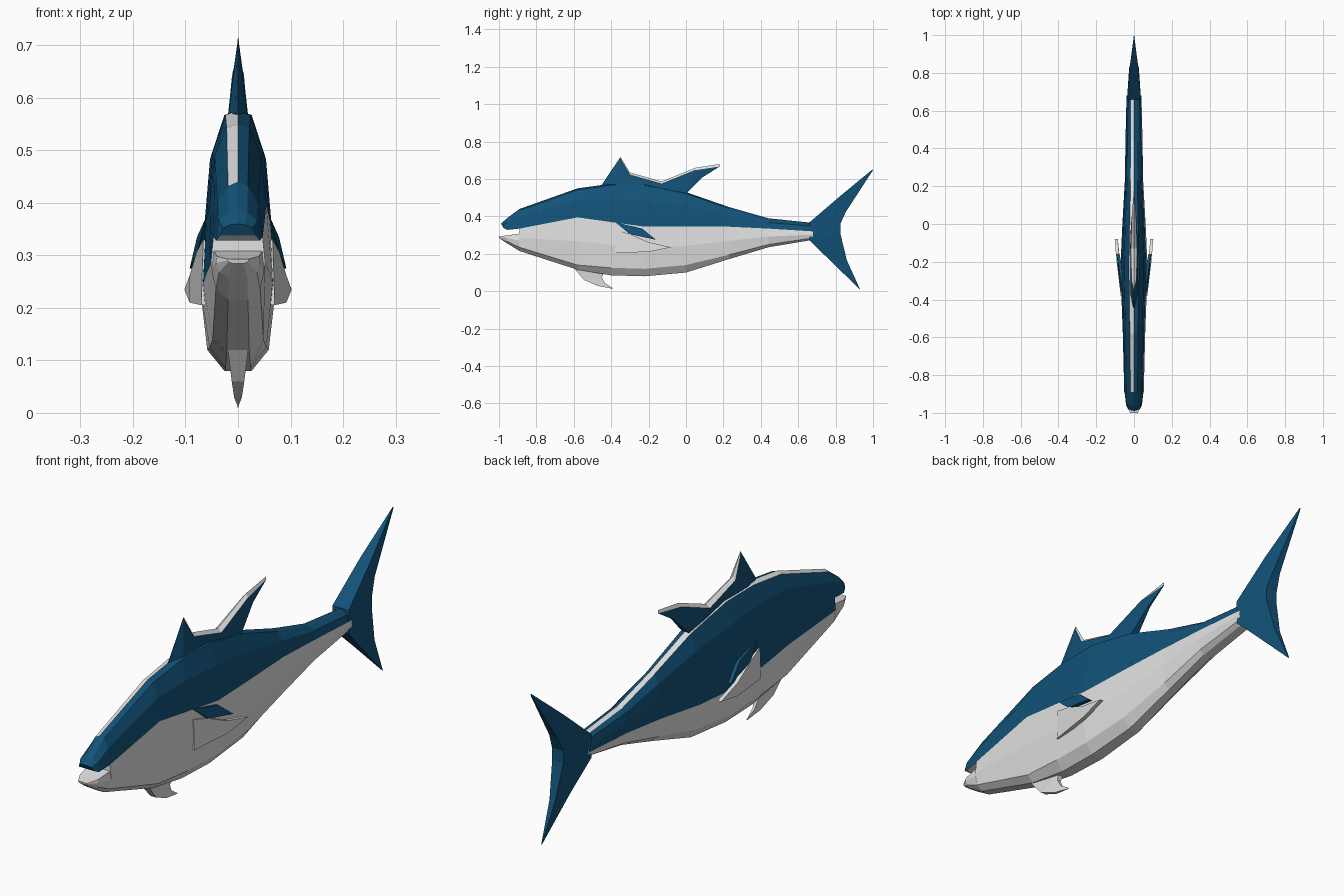
import bpy, bmesh

cube = bpy.data.objects.get("Cube")
if cube:
    bpy.data.objects.remove(cube)


def material(name, rgb):
    m = bpy.data.materials.new(name)
    m.use_nodes = True
    m.diffuse_color = (*rgb, 1)
    bsdf = m.node_tree.nodes["Principled BSDF"]
    bsdf.inputs["Base Color"].default_value = (*rgb, 1)
    bsdf.inputs["Roughness"].default_value = 0.8
    return m


BLUE, WHITE = 0, 1
MATERIALS = [material("deep_blue", (0.006, 0.085, 0.19)),
             material("pale_grey", (0.76, 0.76, 0.76))]


def loft(name, rings, colour):
    """Skin closed rings; colour(segment, row) gives the material index, caps use row -1."""
    bm = bmesh.new()
    loops = [[bm.verts.new(p) for p in ring] for ring in rings]
    n = len(loops[0])
    for s, (a, b) in enumerate(zip(loops, loops[1:])):
        for i in range(n):
            j = (i + 1) % n
            bm.faces.new((a[i], a[j], b[j], b[i])).material_index = colour(s, i)
    for s, ring in ((0, loops[0]), (len(loops) - 1, loops[-1])):
        bm.faces.new(ring).material_index = colour(s, -1)
    bmesh.ops.remove_doubles(bm, verts=bm.verts, dist=0.0002)
    bmesh.ops.recalc_face_normals(bm, faces=bm.faces)
    mesh = bpy.data.meshes.new(name)
    bm.to_mesh(mesh)
    bm.free()
    for m in MATERIALS:
        mesh.materials.append(m)
    obj = bpy.data.objects.new(name, mesh)
    bpy.context.collection.objects.link(obj)
    return obj


def mirrored(half):
    """Close a half section across x = 0, sharing points on the centre line."""
    return half + [(-x, y, z) for x, y, z in reversed(half) if x > 0]


def body_half(y, top, line, low, bottom, w):
    return [(0, y, top), (0.4 * w, y, top - 0.008),
            (0.82 * w, y, top - 0.4 * (top - line)), (w, y, line),
            (1.1 * w, y, (line + low) / 2), (0.9 * w, y, low), (0.4 * w, y, bottom)]


# Body: nose to tail root; back above the colour line is blue
stations = [(-0.89, 0.44, 0.335, 0.235, 0.215, 0.047),
            (-0.58, 0.55, 0.395, 0.14, 0.115, 0.054),
            (-0.40, 0.575, 0.37, 0.125, 0.085, 0.06),
            (-0.22, 0.575, 0.345, 0.12, 0.08, 0.065),
            (0.0, 0.53, 0.345, 0.14, 0.10, 0.056),
            (0.23, 0.45, 0.345, 0.195, 0.172, 0.044),
            (0.44, 0.39, 0.335, 0.25, 0.235, 0.041),
            (0.68, 0.365, 0.32, 0.285, 0.275, 0.036)]
halves = [body_half(*s) for s in stations]
loft("body", [mirrored(h) for h in halves],
     lambda s, i: BLUE if i in (0, 1, 2, 9, 10, 11) else WHITE)

# Upper snout: blue above, pale on the roof of the mouth
nose = halves[0][:4]
loft("upper_snout",
     [mirrored(nose),
      mirrored([(0, -0.96, 0.388), (0.018, -0.96, 0.383), (0.037, -0.96, 0.365), (0.042, -0.955, 0.328)]),
      mirrored([(0, -0.99, 0.36), (0.014, -0.987, 0.358), (0.028, -0.98, 0.352), (0.034, -0.975, 0.338)])],
     lambda s, i: WHITE if i == 3 else BLUE)

# Lower jaw, tapering forward to a thin lip
jaw = [(0.046, -0.89, 0.308), (0.05, -0.89, 0.27)] + halves[0][5:]
loft("lower_jaw",
     [mirrored(jaw),
      mirrored([(0.04, -0.96, 0.298), (0.042, -0.96, 0.285), (0.036, -0.96, 0.268), (0.018, -0.96, 0.258)]),
      mirrored([(0.02, -1.0, 0.293), (0.02, -1.0, 0.29), (0.018, -0.998, 0.287), (0.01, -0.998, 0.284)])],
     lambda s, i: WHITE)

# Dorsal fins joined by a saddle, with a pale ridged upper edge
dorsal = [((-0.45, 0.57), (-0.45, 0.55), 0.002, 0.006),
          ((-0.35, 0.718), (-0.38, 0.55), 0.001, 0.02),
          ((-0.30, 0.635), (-0.30, 0.55), 0.013, 0.021),
          ((-0.13, 0.587), (-0.13, 0.54), 0.017, 0.021),
          ((0.05, 0.66), (0.0, 0.52), 0.011, 0.016),
          ((0.18, 0.68), (0.09, 0.61), 0.001, 0.005)]
loft("dorsal_fins",
     [mirrored([(0, *top), (a, top[0], top[1] - 0.013), (b, *base)]) for top, base, a, b in dorsal],
     lambda s, i: WHITE if s > 0 and i in (0, 4) else BLUE)


def fin(name, sections, colour):
    """Vertical fin from (leading point, trailing point, half width) sections."""
    return loft(name, [mirrored([(w, *lead), (0.7 * w, *trail)]) for lead, trail, w in sections],
                lambda s, i: colour)


# Forked tail
fin("tail_fin",
    [((0.925, 0.014), (0.931, 0.01), 0.001),
     ((0.77, 0.165), (0.86, 0.165), 0.018),
     ((0.66, 0.272), (0.825, 0.31), 0.036),
     ((0.66, 0.368), (0.825, 0.36), 0.037),
     ((0.82, 0.505), (0.855, 0.425), 0.024),
     ((0.995, 0.65), (1.0, 0.648), 0.001)], BLUE)

# Pelvic fin under the belly
fin("pelvic_fin",
    [((-0.60, 0.125), (-0.43, 0.11), 0.02),
     ((-0.545, 0.06), (-0.45, 0.075), 0.012),
     ((-0.47, 0.028), (-0.435, 0.045), 0.007),
     ((-0.395, 0.014), (-0.39, 0.016), 0.001)], WHITE)

# Pectoral fins: blue upper blade over a pale lower blade, flaring backwards
upper_blade = [(0.062, -0.38, 0.37), (0.078, -0.30, 0.305), (0.092, -0.16, 0.275), (0.078, -0.235, 0.335)]
lower_blade = [(0.066, -0.38, 0.33), (0.079, -0.30, 0.306), (0.092, -0.20, 0.262),
               (0.102, -0.08, 0.235), (0.092, -0.2, 0.21), (0.07, -0.38, 0.205)]
for side, s in (("left", 1), ("right", -1)):
    for part, outline, colour in (("upper", upper_blade, BLUE), ("lower", lower_blade, WHITE)):
        rings = [[(s * (x - d), y, z) for x, y, z in outline] for d in (0, 0.016)]
        loft(f"{side}_pectoral_fin_{part}", rings, lambda seg, i, c=colour: c)
